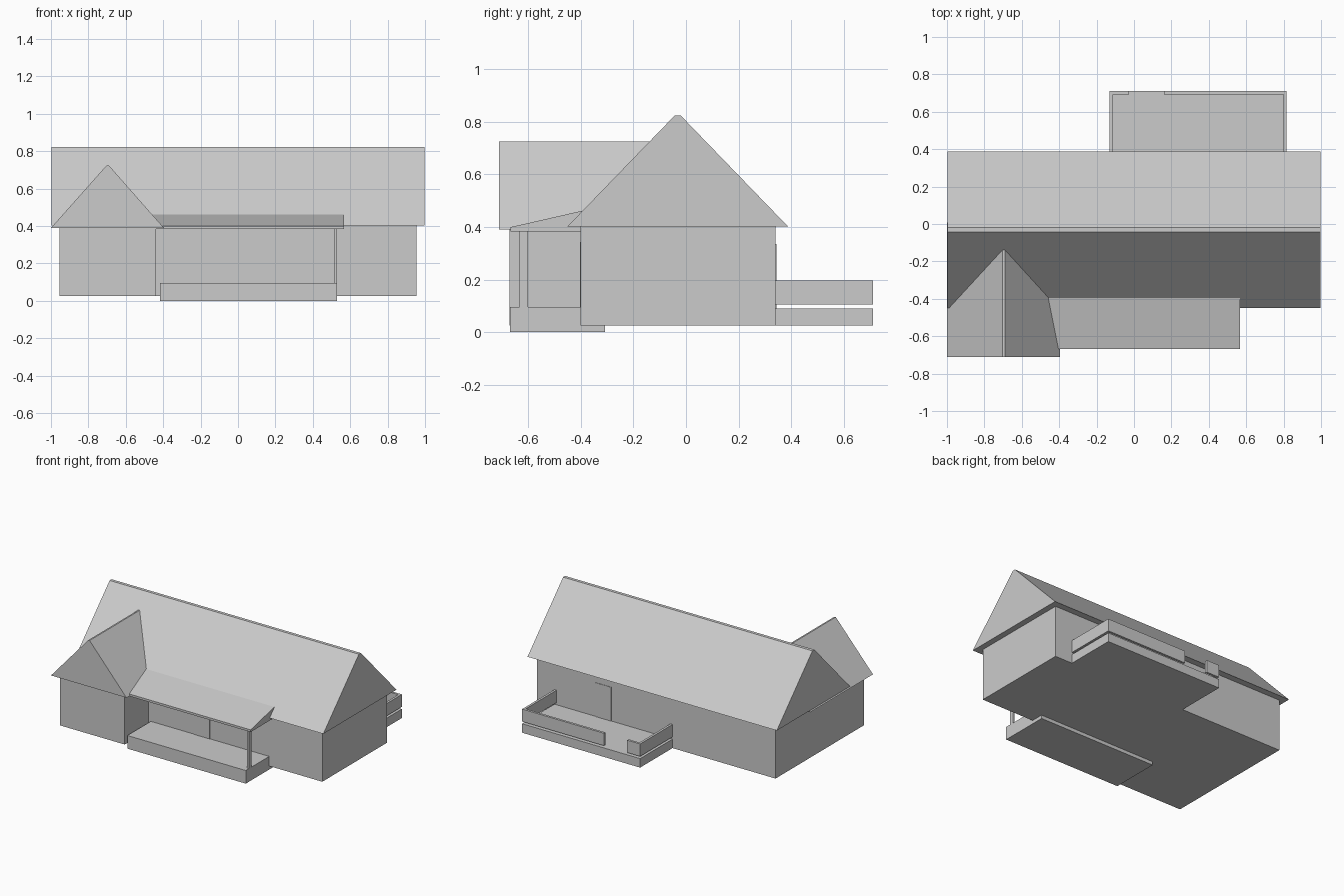
import bpy

if "Cube" in bpy.data.objects:
    bpy.data.objects.remove(bpy.data.objects["Cube"])


def mesh(name, verts, faces):
    me = bpy.data.meshes.new(name)
    me.from_pydata(verts, [], faces)
    me.update()
    ob = bpy.data.objects.new(name, me)
    bpy.context.collection.objects.link(ob)
    return ob


def prism(name, profile, axis, a, b):
    """Extrude a closed (u, z) profile along x or y from a to b."""
    n = len(profile)
    place = (lambda u, z, t: (t, u, z)) if axis == 'x' else (lambda u, z, t: (u, t, z))
    verts = [place(u, z, t) for t in (a, b) for u, z in profile]
    faces = [tuple(reversed(range(n))), tuple(range(n, 2 * n))]
    faces += [(i, (i + 1) % n, (i + 1) % n + n, i + n) for i in range(n)]
    if axis == 'y':
        faces = [f[::-1] for f in faces]
    return mesh(name, verts, faces)


def box(name, x0, x1, y0, y1, z0, z1):
    return prism(name, [(y0, z0), (y1, z0), (y1, z1), (y0, z1)], 'x', x0, x1)


# Walls of the main house and the front wing
box("main_walls", -0.955, 0.955, -0.40, 0.34, 0.025, 0.402)
box("wing_walls", -0.955, -0.438, -0.67, -0.39, 0.025, 0.392)

# Gable roofs with narrow flat ridges
prism("main_roof", [(-0.45, 0.402), (0.387, 0.402), (-0.02, 0.823), (-0.043, 0.823)],
      'x', -0.998, 0.998)
prism("wing_roof", [(-1.0, 0.39), (-0.396, 0.39), (-0.691, 0.725), (-0.702, 0.725)],
      'y', -0.71, 0.008)

# Front porch: slab, sloping roof, post
box("porch_slab", -0.418, 0.53, -0.668, -0.308, 0.0, 0.095)
prism("porch_roof", [(-0.667, 0.383), (-0.395, 0.383), (-0.395, 0.461), (-0.667, 0.399)],
      'x', -0.47, 0.568)
box("porch_post", 0.516, 0.53, -0.632, -0.60, 0.095, 0.385)

# Doors
box("front_door", -0.07, 0.054, -0.403, -0.39, 0.095, 0.342)
box("back_door", 0.36, 0.485, 0.33, 0.343, 0.09, 0.335)

# Back deck with raised rail boards and an entry gap
box("deck_floor", -0.13, 0.815, 0.335, 0.71, 0.025, 0.09)
for name, x0, x1, y0 in (("left_side", -0.13, -0.113, 0.34),
                         ("right_side", 0.798, 0.815, 0.34),
                         ("back_short", -0.113, -0.026, 0.693),
                         ("back_long", 0.16, 0.798, 0.693)):
    box("deck_rail_" + name, x0, x1, y0, 0.71, 0.106, 0.196)
